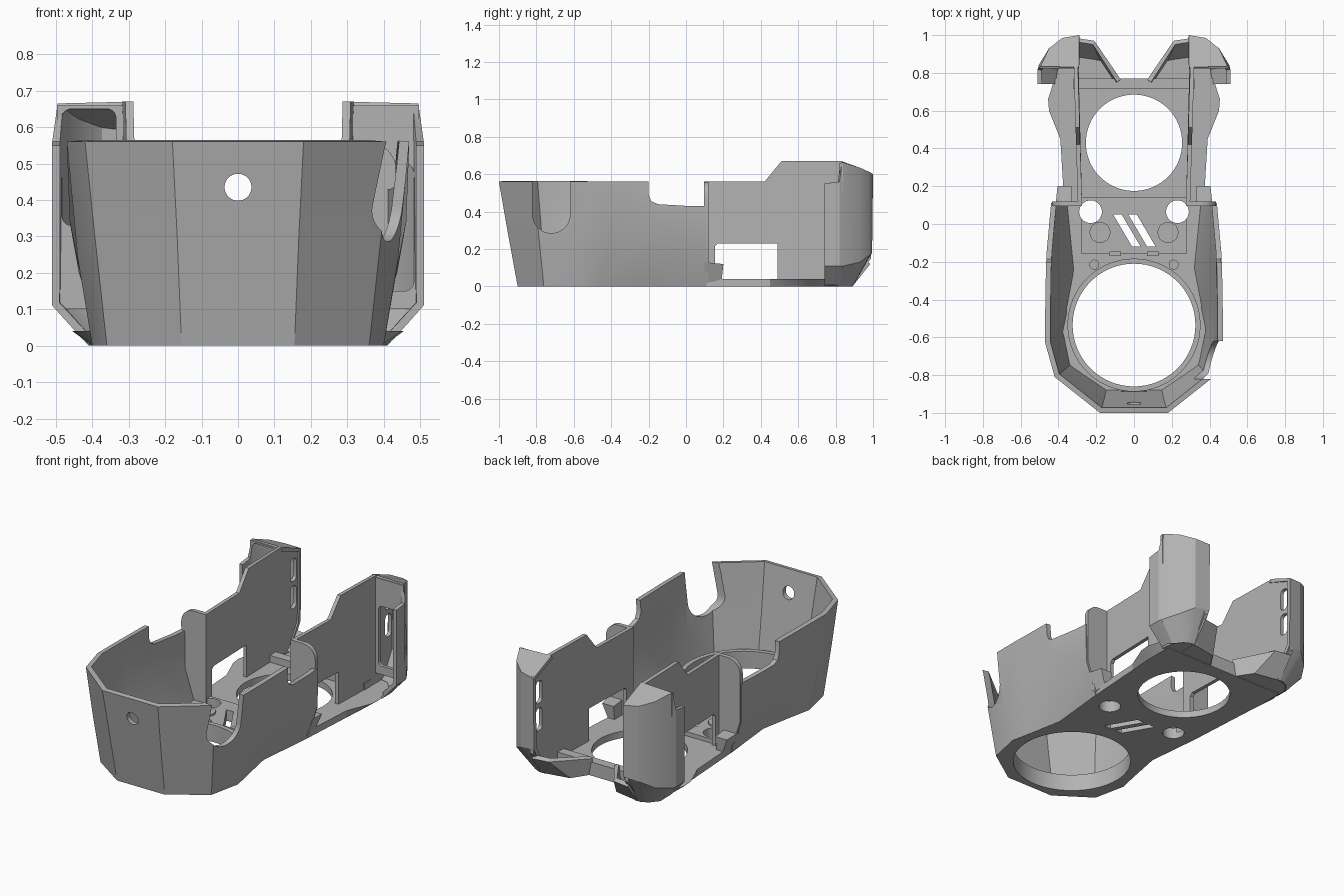
import bpy, bmesh, math

if "Cube" in bpy.data.objects:
    bpy.data.objects.remove(bpy.data.objects["Cube"])

grey = bpy.data.materials.new("plain grey")
grey.use_nodes = True
grey.diffuse_color = (0.45, 0.45, 0.45, 1)
grey.node_tree.nodes["Principled BSDF"].inputs["Base Color"].default_value = grey.diffuse_color
parts, cutters = [], []


def finish(bm, name, cutter=False):
    mesh = bpy.data.meshes.new(name)
    bm.to_mesh(mesh)
    bm.free()
    mesh.materials.append(grey)
    ob = bpy.data.objects.new(name, mesh)
    bpy.context.collection.objects.link(ob)
    ob.hide_render = cutter
    (cutters if cutter else parts).append(ob)
    return ob


def loft(name, rings, closed=True, roof=None, cutter=False):
    """Skin rings of points; closed rings are capped into a solid."""
    bm = bmesh.new()
    rows = [[bm.verts.new(p) for p in r] for r in rings]
    n = len(rows[0])
    for lo, hi in zip(rows, rows[1:]):
        for i in range(n if closed else n - 1):
            j = (i + 1) % n
            bm.faces.new((lo[i], lo[j], hi[j], hi[i]))
    if closed:
        bm.faces.new(rows[0][::-1])
        bm.faces.new(rows[-1])
        bmesh.ops.recalc_face_normals(bm, faces=bm.faces)
    if roof:
        bm.faces.new(rows[-1][2:] + [bm.verts.new(roof)])
    return finish(bm, name, cutter)


def prism(name, outline, z0, z1, cutter=False):
    return loft(name, [[(x, y, z) for x, y in outline] for z in (z0, z1)], cutter=cutter)


def side_prism(name, outline, x_at, width, cutter=False):
    """Extrude a (y, z) outline along x, starting at x_at(y)."""
    return loft(name, [[(x_at(y) + d, y, z) for y, z in outline] for d in (0, width)], cutter=cutter)


def front_prism(name, outline, y0, y1, cutter=False):
    """Extrude an (x, z) outline along y."""
    return loft(name, [[(x, y, z) for x, z in outline] for y in (y0, y1)], cutter=cutter)


def box(name, x0, x1, y0, y1, z0, z1):
    return prism(name, [(x0, y0), (x1, y0), (x1, y1), (x0, y1)], z0, z1)


def arc(x, y, r, start, end, n):
    angles = [math.radians(start + (end - start) * i / n) for i in range(n + 1)]
    return [(x + r * math.cos(a), y + r * math.sin(a)) for a in angles]


def disc(name, x, y, r, z0, z1, cutter=False):
    return prism(name, arc(x, y, r, 0, 360, 64)[:-1], z0, z1, cutter)


def rounded(x0, x1, z0, z1, r):
    """Rectangle outline with rounded corners."""
    return (arc(x1 - r, z1 - r, r, 0, 90, 5) + arc(x0 + r, z1 - r, r, 90, 180, 5)
            + arc(x0 + r, z0 + r, r, 180, 270, 5) + arc(x1 - r, z0 + r, r, 270, 360, 5))


def both(half):
    """Complete a path from its +x half."""
    return [(-p[0], *p[1:]) for p in half[::-1]] + half


def modify(ob, kind, **settings):
    m = ob.modifiers.new(kind.title(), kind)
    for key, value in settings.items():
        setattr(m, key, value)


def cut(ob, *tools):
    for t in tools:
        modify(ob, 'BOOLEAN', object=t, operation='DIFFERENCE', solver='EXACT')


def mirror(ob):
    modify(ob, 'MIRROR', use_mirror_merge=False)


# Cutters for the openings in the floor
big_hole = disc("big_hole", 0, -0.535, 0.325, -0.1, 0.3, True)
rear_hole = disc("rear_hole", 0, 0.43, 0.255, -0.1, 0.3, True)
screw_holes = [disc("screw_hole", s * 0.23, 0.065, 0.06, -0.1, 0.3, True) for s in (-1, 1)]
vents = [prism("vent_slot", [(x, 0.05), (x + 0.045, 0.05), (x + 0.145, -0.12), (x + 0.1, -0.12)],
               -0.1, 0.3, True) for x in (-0.11, -0.03)]

# Floor plate with its flared flange
floor_half = [(0.153, -0.895), (0.355, -0.757), (0.395, -0.57), (0.372, -0.45), (0.335, -0.24),
              (0.37, 0.12), (0.39, 0.45), (0.45, 0.6), (0.455, 0.66), (0.42, 0.77)]
top = both(floor_half)
floor = loft("floor_plate", [[(max(-0.4, min(0.4, x)), y, 0) for x, y in top],
                             [(x, y, 0.04) for x, y in top]])
cut(floor, big_hole, rear_hole, *screw_holes, *vents)

# Raised lip around the big opening
lip = disc("opening_lip", 0, -0.535, 0.352, 0.01, 0.1)
cut(lip, big_hole)

# Centre deck, bosses and rear bar
deck = box("centre_deck", -0.28, 0.28, -0.155, 0.14, 0.01, 0.065)
cut(deck, rear_hole, *screw_holes, *vents)
for s in (-1, 1):
    disc("round_boss", s * 0.18, -0.045, 0.055, 0.05, 0.075)
    disc("small_boss", s * 0.21, -0.215, 0.026, 0.03, 0.055)
    box("deck_clip", s * 0.1 - 0.03, s * 0.1 + 0.03, -0.17, -0.145, 0.03, 0.09)
box("rear_bar", -0.32, 0.32, 0.715, 0.77, 0.01, 0.08)
box("front_clip", -0.07, 0.07, -0.905, -0.885, 0.05, 0.09)

# Faceted front shell, open at the rear
low = [(0.155, -0.9, 0), (0.36, -0.76, 0), (0.4, -0.57, 0), (0.375, -0.45, 0), (0.335, -0.24, 0),
       (0.37, 0.11, 0)]
mid = [(0.167, -0.955, 0.3), (0.393, -0.79, 0.3), (0.44, -0.6, 0.24), (0.438, -0.43, 0.22),
       (0.462, -0.16, 0.34), (0.437, 0.11, 0.2)]
rim = [(0.18, -1, 0.56), (0.42, -0.81, 0.56), (0.47, -0.63, 0.56), (0.47, -0.45, 0.56),
       (0.465, -0.16, 0.56), (0.44, 0.11, 0.56)]
shell = loft("front_shell", [both(r) for r in (low, mid, rim)], closed=False)
modify(shell, 'SOLIDIFY', thickness=0.028, offset=-1, use_even_offset=True)
dip = side_prism("side_dip", [(-0.2, 0.7), (-0.2, 0.49), (-0.185, 0.455), (-0.15, 0.44),
                              (0.02, 0.43), (0.15, 0.43), (0.15, 0.7)], lambda y: -0.7, 1.4, True)
notch = side_prism("rounded_notch", arc(-0.72, 0.385, 0.1, 180, 360, 24) + [(-0.62, 0.7), (-0.82, 0.7)],
                   lambda y: 0.25, 0.4, True)
peep = front_prism("front_hole", arc(0, 0.435, 0.037, 0, 360, 32)[:-1], -1.1, -0.8, True)
cut(shell, dip, notch, peep)

# Arm walls with the low window and raised rear
arm = side_prism("arm_wall", [(0.1, 0.03), (0.1, 0.56), (0.42, 0.56), (0.51, 0.67), (0.83, 0.67),
                              (0.99, 0.605), (0.99, 0.15), (0.93, 0.07), (0.85, 0.03), (0.49, 0.03),
                              (0.49, 0.23), (0.17, 0.23), (0.155, 0.215), (0.155, 0.03)],
                 lambda y: 0.272 + 0.03 * min(y, 0.84), 0.022)
slots = [side_prism("slot", rounded(0.91, 0.965, z, z + 0.13, 0.02), lambda y: 0.2, 0.2, True)
         for z in (0.27, 0.43)]
cut(arm, *slots)
mirror(arm)

# Shoulder panels joining shell and arms, with a rounded outer corner
mirror(front_prism("shoulder_panel", [(0.275, 0.03), (0.38, 0.03), (0.433, 0.2)]
                   + arc(0.355, 0.48, 0.08, 0, 90, 8) + [(0.275, 0.56)], 0.095, 0.12))
mirror(loft("shoulder_foot", [[(0.33, 0.1, 0.02), (0.375, 0.1, 0.02), (0.37, 0.19, 0.03), (0.33, 0.19, 0.03)],
                              [(0.33, 0.1, 0.13), (0.415, 0.1, 0.13), (0.405, 0.2, 0.12), (0.33, 0.2, 0.12)]]))

# Rear pods: curved shell with a stepped front and sloping roof
foot = [(0.42, 0.74, 0.01), (0.42, 0.79, 0.01), (0.41, 0.82, 0), (0.37, 0.87, 0), (0.33, 0.89, 0),
        (0.29, 0.89, 0)]
waist = [(0.51, 0.74, 0.11), (0.51, 0.82, 0.11), (0.505, 0.84, 0.11), (0.45, 0.93, 0.13),
         (0.38, 0.985, 0.17), (0.29, 0.995, 0.18)]
crown = [(0.51, 0.74, 0.55), (0.51, 0.82, 0.56), (0.495, 0.835, 0.665), (0.45, 0.93, 0.635),
         (0.38, 0.985, 0.61), (0.29, 1, 0.6)]
pod = loft("rear_pod", [foot, waist, crown], closed=False, roof=(0.29, 0.83, 0.67))
modify(pod, 'SOLIDIFY', thickness=0.022, offset=-1)
mirror(pod)
mirror(prism("pod_floor", [(0.29, 0.74), (0.415, 0.74), (0.405, 0.82), (0.365, 0.865), (0.29, 0.885)],
             0.005, 0.04))

# Pod front frames, each with a rounded window at its own height
for side, z0, z1 in ((-1, 0.33, 0.65), (1, 0.15, 0.5)):
    xs = sorted((side * 0.3, side * 0.497))
    frame = box("pod_frame", *xs, 0.822, 0.84, 0.1, 0.66)
    wx = sorted((side * 0.335, side * 0.483))
    cut(frame, front_prism("frame_window", rounded(*wx, z0, z1, 0.025), 0.7, 0.9, True))

# Low hollow braces between pods and rear bar
brace_foot = [(0.31, 0.89), (0.15, 0.86), (0.08, 0.755)]
brace_top = [(0.31, 0.985, 0.12), (0.21, 0.97, 0.12), (0.07, 0.765, 0.1)]
brace = loft("brace_wall", [[(x, y, 0) for x, y in brace_foot], brace_top], closed=False)
modify(brace, 'SOLIDIFY', thickness=0.025, offset=-1)
mirror(brace)
mirror(prism("brace_floor", brace_foot + [(0.31, 0.755)], 0.003, 0.035))

# Bake modifiers, drop the cutters, keep hard edges crisp
graph = bpy.context.evaluated_depsgraph_get()
graph.update()
baked = [bpy.data.meshes.new_from_object(ob.evaluated_get(graph)) for ob in parts]
for ob, mesh in zip(parts, baked):
    ob.modifiers.clear()
    ob.data = mesh
for ob in cutters:
    bpy.data.objects.remove(ob)
bpy.ops.object.select_all(action='DESELECT')
for ob in parts:
    ob.select_set(True)
bpy.context.view_layer.objects.active = parts[0]
bpy.ops.object.shade_smooth_by_angle(angle=math.radians(25))
